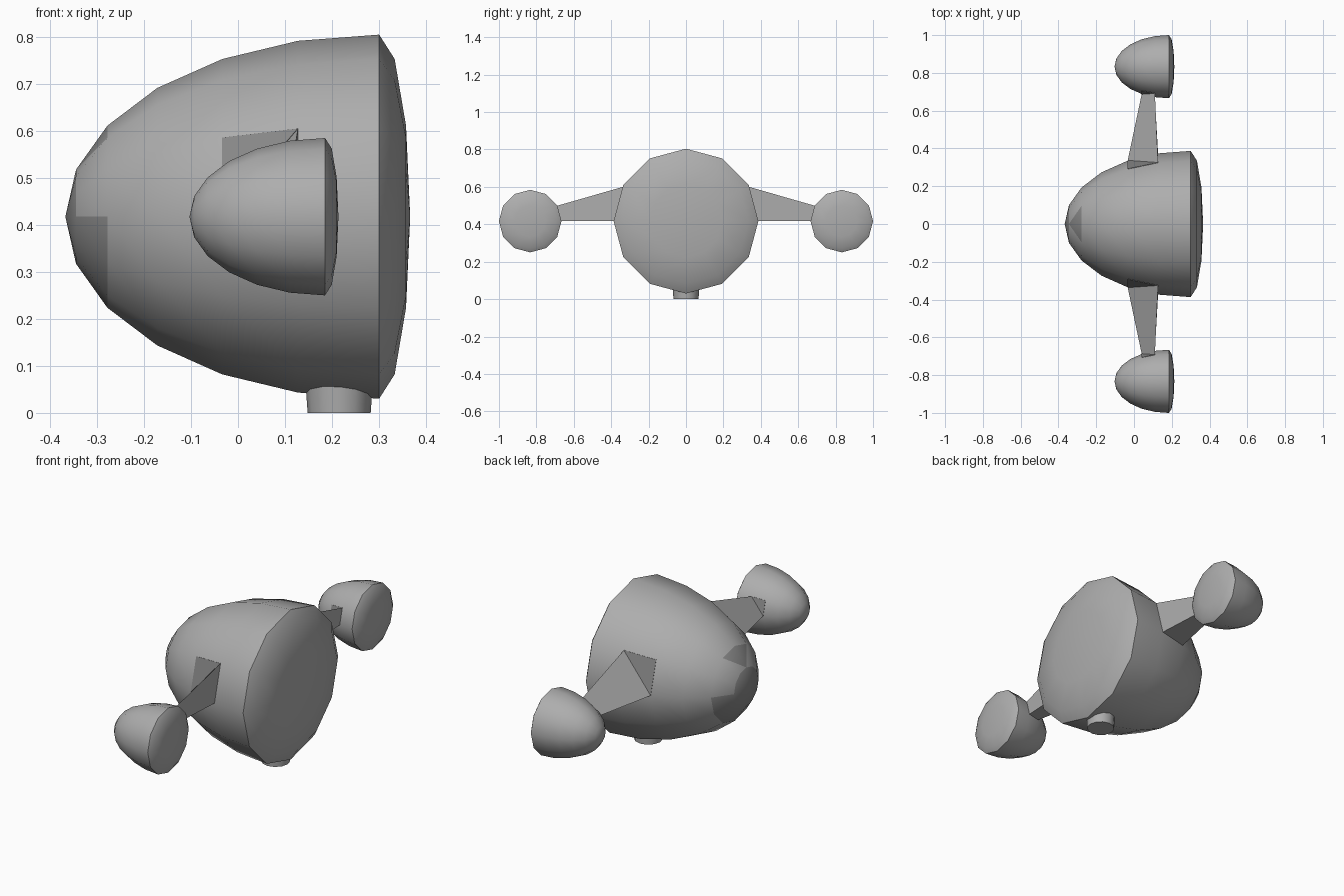
import bpy, bmesh
from math import sin, cos, pi, radians
from mathutils import Vector

if "Cube" in bpy.data.objects:
    bpy.data.objects.remove(bpy.data.objects["Cube"])

SIDES = 12
AXIS_Z = 0.417


def material(name, grey):
    m = bpy.data.materials.new(name)
    m.use_nodes = True
    m.diffuse_color = (grey, grey, grey, 1)
    m.node_tree.nodes["Principled BSDF"].inputs["Base Color"].default_value = (grey, grey, grey, 1)
    return m


hull_grey = material("hull_grey", 0.42)
dark_grey = material("dark_grey", 0.25)


def finish(name, bm, mats):
    bmesh.ops.recalc_face_normals(bm, faces=bm.faces)
    me = bpy.data.meshes.new(name)
    bm.to_mesh(me)
    bm.free()
    for m in mats:
        me.materials.append(m)
    ob = bpy.data.objects.new(name, me)
    bpy.context.collection.objects.link(ob)
    bpy.ops.object.select_all(action='DESELECT')
    ob.select_set(True)
    bpy.context.view_layer.objects.active = ob
    bpy.ops.object.shade_smooth_by_angle(angle=radians(35))
    return ob


class Pod:
    """Half-egg lying along x: long rounded nose, shallow domed back."""

    def __init__(self, rim_x, y, size):
        self.rim_x, self.y, self.size = rim_x, y, size

    def point(self, ring, step):
        # ring: degrees from the rim, positive toward the nose
        a, t = radians(ring), 2 * pi * step / SIDES
        length = 0.667 if ring > 0 else 0.066
        r = 0.387 * self.size * cos(a)
        return Vector((self.rim_x - length * self.size * sin(a),
                       self.y + r * cos(t), AXIS_Z + r * sin(t)))

    def build(self, name, nose_paint=False):
        bm = bmesh.new()
        angles = [75, 60, 45, 30, 15, 0, -30, -60]
        rings = [[bm.verts.new(self.point(a, s)) for s in range(SIDES)] for a in angles]
        nose = bm.verts.new(self.point(90, 0))
        back = bm.verts.new(self.point(-90, 0))
        top = SIDES // 4
        for s in range(SIDES):
            n = (s + 1) % SIDES
            tip = bm.faces.new((nose, rings[0][s], rings[0][n]))
            tip.material_index = int(nose_paint)
            bm.faces.new((back, rings[-1][n], rings[-1][s]))
            for i in range(len(rings) - 1):
                a, b = rings[i], rings[i + 1]
                if nose_paint and i == 0 and s in (top - 1, top):
                    # painted brow triangle either side of the top
                    hi, lo = (n, s) if s < top else (s, n)
                    bm.faces.new((a[hi], b[hi], b[lo])).material_index = 1
                    bm.faces.new((a[hi], b[lo], a[lo]))
                else:
                    f = bm.faces.new((a[s], b[s], b[n], a[n]))
                    # underside of the nose is painted
                    f.material_index = int(nose_paint and i == 0 and s >= SIDES // 2)
        return finish(name, bm, [hull_grey, dark_grey])


def joint(pod, side):
    """Triangular strut section on a pod: upper rear, lower rear, lower front."""
    low, high = (0, 1) if side > 0 else (SIDES // 2, SIDES // 2 - 1)
    return [pod.point(15, high), pod.point(15, low), pod.point(30, low)], pod.point(30, high)


# Main body
body = Pod(0.3, 0, 1)
body.build("body", nose_paint=True)

# Side pods with triangular struts
for side, label in ((1, "back"), (-1, "front")):
    pod = Pod(0.185, side * 0.833, 0.432)
    pod.build(label + "_pod")
    inner, inner_corner = joint(body, side)
    outer, outer_corner = joint(pod, -side)
    bm = bmesh.new()
    a = [bm.verts.new(p) for p in inner]
    b = [bm.verts.new(p) for p in outer]
    for i in range(3):
        j = (i + 1) % 3
        bm.faces.new((a[i], a[j], b[j], b[i]))
    bm.faces.new(a)
    bm.faces.new(b)
    finish(label + "_strut", bm, [hull_grey])

    # Dark half-panel beside each strut end
    for where, tri, corner, out in (("inner", inner, inner_corner, side),
                                    ("outer", outer, outer_corner, -side)):
        bm = bmesh.new()
        pts = [tri[0], corner, tri[2]]
        normal = (pts[1] - pts[0]).cross(pts[2] - pts[0]).normalized()
        if normal.y * out < 0:
            normal.negate()
        lower = [bm.verts.new(p - normal * 0.002) for p in pts]
        upper = [bm.verts.new(p + normal * 0.002) for p in pts]
        for i in range(3):
            j = (i + 1) % 3
            bm.faces.new((lower[i], lower[j], upper[j], upper[i]))
        bm.faces.new(lower)
        bm.faces.new(upper)
        finish(label + "_" + where + "_panel", bm, [dark_grey])

# Short stub under the body
bm = bmesh.new()
bmesh.ops.create_cone(bm, cap_ends=True, segments=SIDES, radius1=0.067, radius2=0.072, depth=0.07)
bmesh.ops.translate(bm, verts=bm.verts, vec=(0.215, 0, 0.035))
finish("bottom_stub", bm, [hull_grey])
